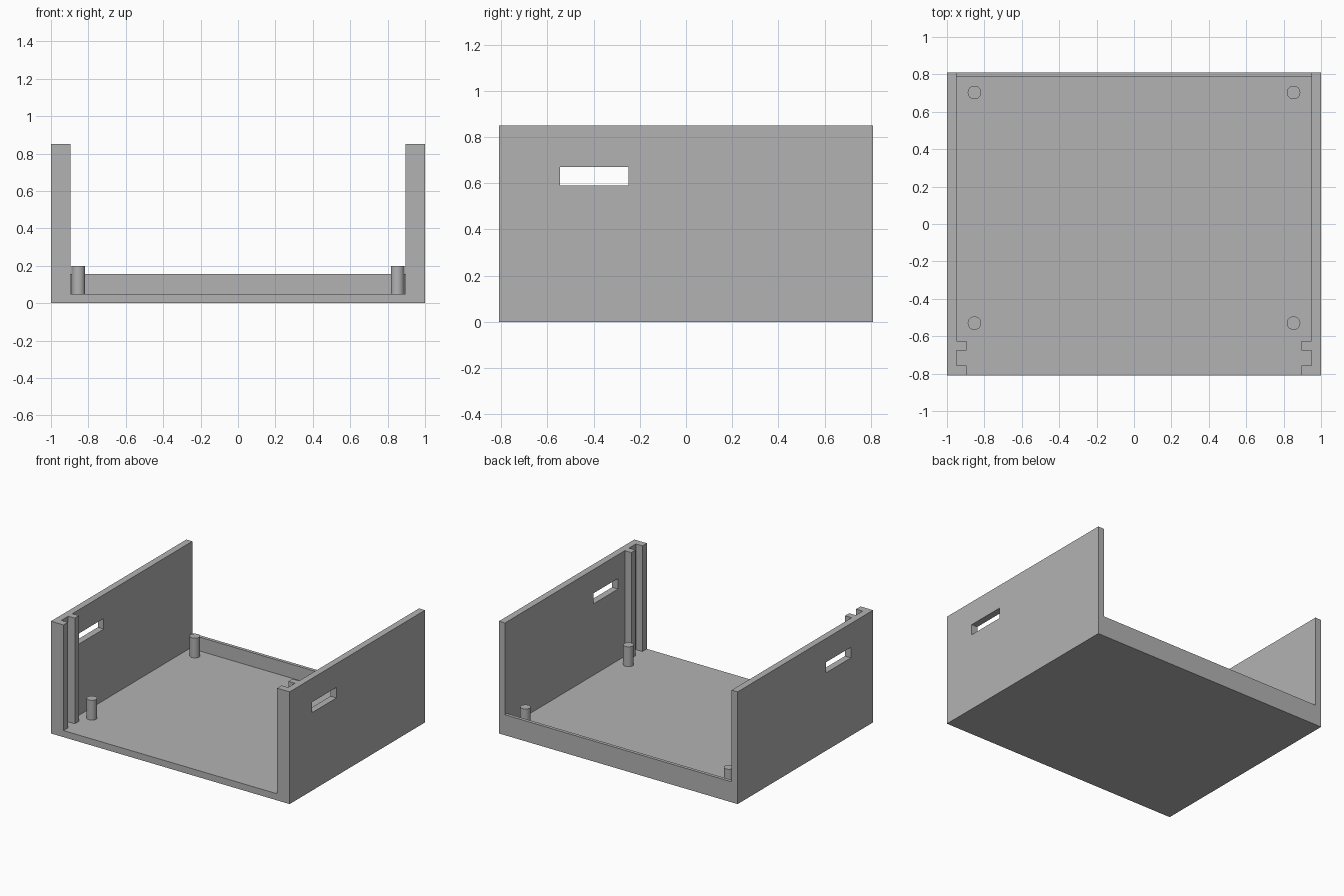
import bpy, bmesh
from mathutils import Vector

if "Cube" in bpy.data.objects:
    bpy.data.objects.remove(bpy.data.objects["Cube"], do_unlink=True)

DEPTH, HEIGHT, FLOOR = 0.81, 0.85, 0.05
WALL, RAIL = 0.95, 0.895  # inner x of the walls and of the rails

grey = bpy.data.materials.new("light_grey")
grey.use_nodes = True
colour = (0.45, 0.45, 0.45, 1)
grey.diffuse_color = colour
grey.node_tree.nodes["Principled BSDF"].inputs["Base Color"].default_value = colour


def prism(name, outline, z0, z1):
    """Extrude a plan outline from z0 up to z1."""
    bm = bmesh.new()
    base = bm.faces.new([bm.verts.new((x, y, z0)) for x, y in outline])
    up = bmesh.ops.extrude_face_region(bm, geom=[base])["geom"]
    bmesh.ops.translate(bm, vec=Vector((0, 0, z1 - z0)),
                        verts=[v for v in up if isinstance(v, bmesh.types.BMVert)])
    bmesh.ops.recalc_face_normals(bm, faces=bm.faces)
    mesh = bpy.data.meshes.new(name)
    bm.to_mesh(mesh)
    bm.free()
    mesh.materials.append(grey)
    obj = bpy.data.objects.new(name, mesh)
    bpy.context.collection.objects.link(obj)
    return obj


def box(name, x0, x1, y0, y1, z0, z1):
    return prism(name, [(x0, y0), (x1, y0), (x1, y1), (x0, y1)], z0, z1)


def combine(target, other, operation):
    """Apply a boolean and remove the helper."""
    mod = target.modifiers.new(operation.lower(), "BOOLEAN")
    mod.operation, mod.solver, mod.object = operation, "EXACT", other
    bpy.context.view_layer.objects.active = target
    bpy.ops.object.modifier_apply(modifier=mod.name)
    bpy.data.objects.remove(other, do_unlink=True)


# Floor with the low lip along the back
tray = box("case_shell", -1, 1, -DEPTH, DEPTH, 0, FLOOR)
combine(tray, box("back_lip", -1, 1, 0.785, DEPTH, 0, 0.155), "UNION")

# Side walls with a grooved panel guide at the front
wall_plan = [(1, -DEPTH), (1, DEPTH), (WALL, DEPTH), (WALL, -0.625), (RAIL, -0.625),
             (RAIL, -0.675), (WALL, -0.675), (WALL, -0.757), (RAIL, -0.757), (RAIL, -DEPTH)]
for side, sx in (("left", 1), ("right", -1)):
    wall = prism(side + "_wall", [(sx * x, y) for x, y in wall_plan], 0, HEIGHT)
    combine(tray, wall, "UNION")

# Slots through both walls
combine(tray, box("slot_cutter", -1.2, 1.2, -0.545, -0.25, 0.59, 0.67), "DIFFERENCE")

# Clean up coplanar seams
bm = bmesh.new()
bm.from_mesh(tray.data)
bmesh.ops.remove_doubles(bm, verts=bm.verts, dist=0.0001)
bmesh.ops.dissolve_limit(bm, angle_limit=0.01, verts=bm.verts, edges=bm.edges)
bm.to_mesh(tray.data)
bm.free()

# Four round mounting pegs
for side, x in (("left", 0.853), ("right", -0.853)):
    for end, y in (("front", -0.53), ("back", 0.703)):
        bpy.ops.mesh.primitive_cylinder_add(vertices=48, radius=0.036, depth=0.15,
                                            location=(x, y, FLOOR + 0.075))
        peg = bpy.context.object
        peg.name = f"{end}_{side}_peg"
        peg.data.materials.append(grey)
        bpy.ops.object.shade_smooth_by_angle()
